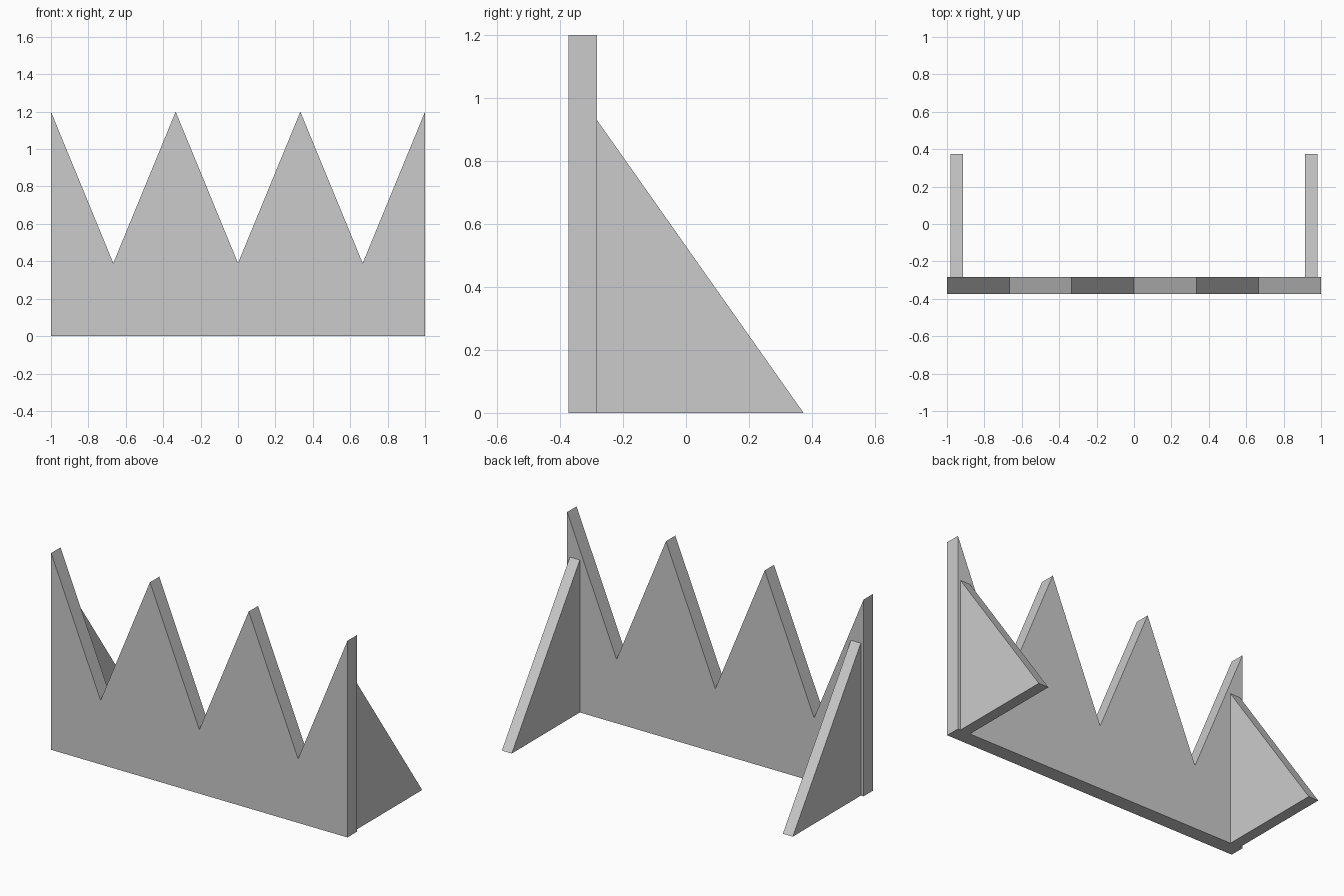
import bpy, bmesh
from mathutils import Vector

if "Cube" in bpy.data.objects:
    bpy.data.objects.remove(bpy.data.objects["Cube"])

PEAK, VALLEY, TEETH = 1.2, 0.39, 3
FRONT, JOINT, BACK = -0.373, -0.283, 0.373


def extruded(name, points, offset):
    """Solid made by sweeping a flat outline along an offset."""
    bm = bmesh.new()
    face = bm.faces.new([bm.verts.new(p) for p in points])
    ext = bmesh.ops.extrude_face_region(bm, geom=[face], use_keep_orig=True)
    moved = [g for g in ext["geom"] if isinstance(g, bmesh.types.BMVert)]
    bmesh.ops.translate(bm, verts=moved, vec=Vector(offset))
    bmesh.ops.recalc_face_normals(bm, faces=bm.faces)
    mesh = bpy.data.meshes.new(name)
    bm.to_mesh(mesh)
    bm.free()
    obj = bpy.data.objects.new(name, mesh)
    bpy.context.collection.objects.link(obj)
    return obj


# Zigzag front panel: peaks and valleys alternate from right to left
steps = 2 * TEETH
outline = [(-1, FRONT, 0), (1, FRONT, 0)]
for i in range(steps + 1):
    outline.append((1 - 2 * i / steps, FRONT, VALLEY if i % 2 else PEAK))
extruded("zigzag_panel", outline, (0, JOINT - FRONT, 0))

# Triangular rear braces, one near each end
for side, label in ((-1, "left"), (1, "right")):
    x = side * 0.982
    triangle = [(x, JOINT, 0), (x, BACK, 0), (x, JOINT, 0.93)]
    extruded(label + "_brace", triangle, (-side * 0.067, 0, 0))
